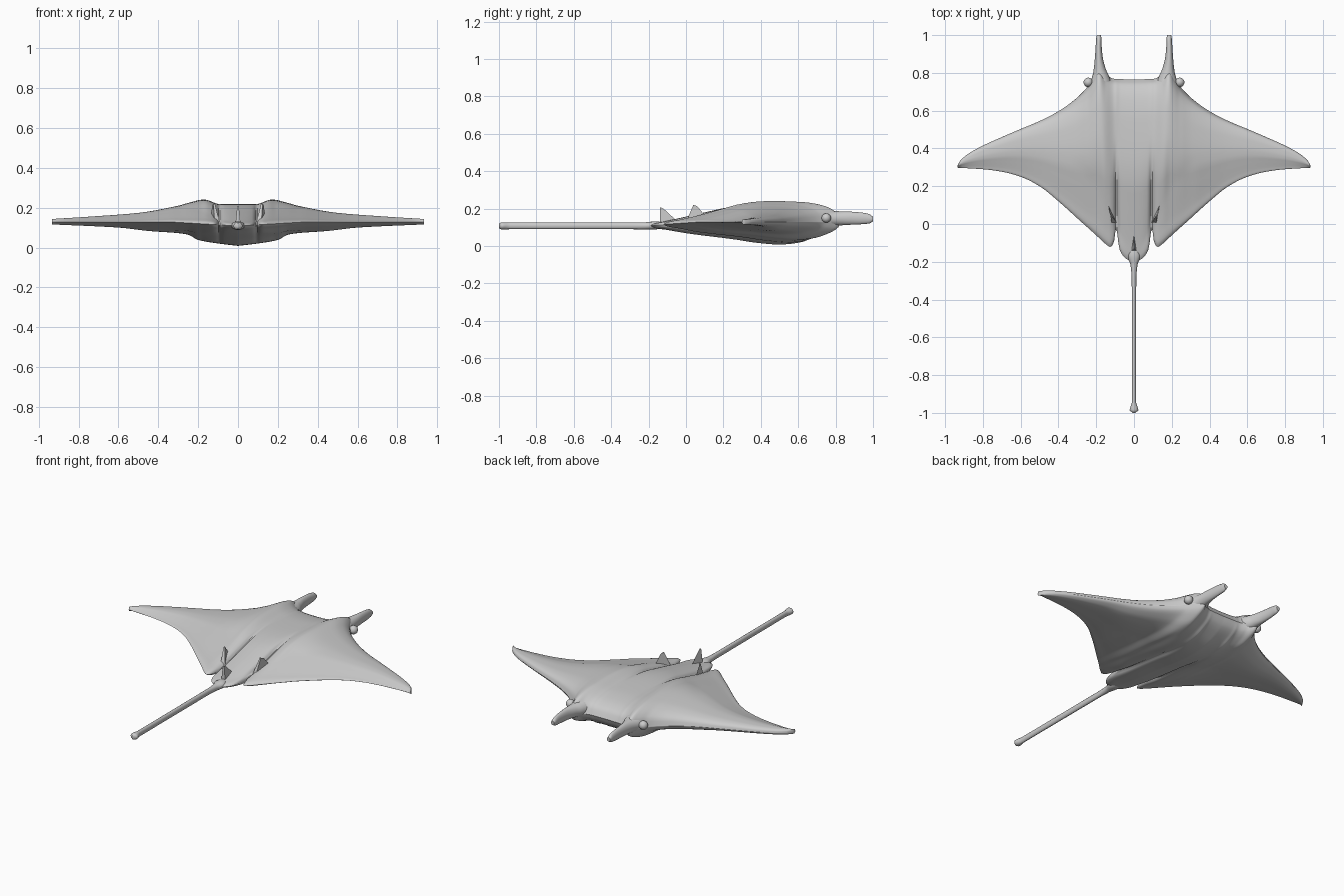
import bpy, bmesh, math

if "Cube" in bpy.data.objects:
    bpy.data.objects.remove(bpy.data.objects["Cube"])

grey = bpy.data.materials.new("soft_grey")
grey.diffuse_color = (0.6, 0.6, 0.6, 1)
grey.use_nodes = True
grey.node_tree.nodes["Principled BSDF"].inputs["Base Color"].default_value = grey.diffuse_color


def curve(pts, x):
    """Smooth monotone interpolation through (x, value) points."""
    if x <= pts[0][0]:
        return pts[0][1]
    if x >= pts[-1][0]:
        return pts[-1][1]
    sl = [(b[1] - a[1]) / (b[0] - a[0]) for a, b in zip(pts, pts[1:])]

    def tangent(i):
        if i == 0:
            return sl[0]
        if i == len(sl):
            return sl[-1]
        a, b = sl[i - 1], sl[i]
        return 0 if a * b <= 0 else 2 * a * b / (a + b)

    i = next(k for k in range(len(sl)) if x <= pts[k + 1][0])
    (x0, y0), (x1, y1) = pts[i], pts[i + 1]
    h = x1 - x0
    t = (x - x0) / h
    return (y0 * (1 + 2 * t) * (1 - t) ** 2 + y1 * t * t * (3 - 2 * t)
            + h * tangent(i) * t * (1 - t) ** 2 - h * tangent(i + 1) * t * t * (1 - t))


def loft(name, rings, angle=50):
    """Skin closed rings of points and cap both ends."""
    bm = bmesh.new()
    rows = [[bm.verts.new(p) for p in ring] for ring in rings]
    n = len(rows[0])
    for a, b in zip(rows, rows[1:]):
        for i in range(n):
            bm.faces.new((a[i], a[(i + 1) % n], b[(i + 1) % n], b[i]))
    bm.faces.new(rows[0])
    bm.faces.new(rows[-1])
    bmesh.ops.recalc_face_normals(bm, faces=bm.faces)
    me = bpy.data.meshes.new(name)
    bm.to_mesh(me)
    bm.free()
    me.materials.append(grey)
    ob = bpy.data.objects.new(name, me)
    bpy.context.collection.objects.link(ob)
    bpy.ops.object.select_all(action='DESELECT')
    ob.select_set(True)
    bpy.context.view_layer.objects.active = ob
    bpy.ops.object.shade_smooth_by_angle(angle=math.radians(angle))
    return ob


# Body outline and thickness, by distance from the centre line
LEAD = [(0, .765), (.1, .768), (.15, .79), (.185, .83), (.21, .79), (.24, .735), (.3, .67),
        (.4, .597), (.5, .545), (.6, .503), (.7, .46), (.8, .415), (.88, .37), (.92, .335), (.935, .31)]
TRAIL = [(0, -.2), (.04, -.185), (.075, -.14), (.088, -.06), (.094, 0), (.1, -.06), (.108, -.1),
         (.125, -.122), (.145, -.11), (.2, -.06), (.3, .03), (.4, .12), (.5, .2), (.6, .25),
         (.7, .277), (.8, .29), (.935, .298)]
TOP = [(0, .09), (.09, .09), (.17, .113), (.25, .096), (.3, .082), (.5, .046), (.7, .03), (.935, .015)]
BOTTOM = [(0, .12), (.1, .108), (.2, .09), (.25, .064), (.3, .056), (.45, .045), (.6, .028), (.935, .012)]
# Chord sections from trailing edge (0) to leading edge (1)
UPPER = [(0, 0), (.02, .11), (.1, .25), (.33, .7), (.44, .9), (.6, 1), (.78, .95), (.89, .8), (.97, .48), (1, 0)]
LOWER = [(0, 0), (.02, .09), (.1, .21), (.21, .4), (.41, .67), (.62, .94), (.725, 1), (.83, .92),
         (.93, .62), (.98, .33), (1, 0)]

half = [i * .0075 for i in range(1, 37)] + [.27 + .02 * i for i in range(1, 33)] + [.92, .93, .935]
xs = [-x for x in reversed(half)] + [0] + half
N = 36
ts = [(1 - math.cos(math.pi * i / N)) / 2 for i in range(N + 1)]
rings = []
for x in xs:
    a = abs(x)
    y0, y1 = curve(TRAIL, a), curve(LEAD, a)

    def point(t, side):
        shape = curve(UPPER, t) * curve(TOP, a) if side > 0 else -curve(LOWER, t) * curve(BOTTOM, a)
        mid = .108 + .02 * min(1, max(t * 2, a * 3))
        return (x, y0 + (y1 - y0) * t, mid + shape)

    rings.append([point(t, 1) for t in ts] + [point(t, -1) for t in ts[-2:0:-1]])
loft("body_and_wings", rings)


def tube(name, sections, n=20, steps=5):
    """Elliptical tube along y from (y, x, z, half width, half height) sections."""
    cols = [[(s[0], s[k]) for s in sections] for k in range(1, 5)]
    ys = [a[0] + (b[0] - a[0]) * j / steps for a, b in zip(sections, sections[1:]) for j in range(steps)]
    ys.append(sections[-1][0])
    out = []
    for y in ys:
        x, z, w, h = (curve(c, y) for c in cols)
        out.append([(x + w * math.cos(2 * math.pi * i / n), y, z + h * math.sin(2 * math.pi * i / n))
                    for i in range(n)])
    return loft(name, out)


def blade(name, root, tip, w):
    """Thin upright fin: root runs between two points, tip is a short edge."""
    (ax, ay, az), (bx, by, bz) = root
    d = math.hypot(bx - ax, by - ay)
    nx, ny = (by - ay) / d * w, -(bx - ax) / d * w
    base = [(ax + nx, ay + ny, az), (bx, by, bz), (ax - nx, ay - ny, az)]
    top = [(tip[0] + (p[0] - ax) * .3, tip[1] + (p[1] - ay) * .2, tip[2] - (.006 if i == 1 else 0))
           for i, p in enumerate(base)]
    return loft(name, [base, top], 30)


for s, side in ((-1, "left"), (1, "right")):
    # Head horns, flaring into the head
    tube(side + "_horn", [(.64, s * .175, .14, .045, .055), (.74, s * .175, .143, .056, .052),
                          (.78, s * .176, .146, .045, .043), (.82, s * .181, .148, .032, .038),
                          (.88, s * .186, .149, .021, .035), (.94, s * .187, .148, .016, .031),
                          (.98, s * .186, .146, .014, .025), (1.0, s * .186, .144, .011, .012)])
    # Eyes
    bpy.ops.mesh.primitive_uv_sphere_add(segments=20, ring_count=12, radius=.025,
                                         location=(s * .242, .75, .15))
    eye = bpy.context.object
    eye.name = side + "_eye"
    eye.data.materials.append(grey)
    bpy.ops.object.shade_smooth()
    # Small slanted fins beside the tail root
    blade(side + "_rear_fin", ((s * .105, .005, .13), (s * .135, .1, .165)), (s * .12, .04, .22), .013)

# Fin on the centre line
blade("dorsal_fin", ((0, -.14, .11), (0, -.055, .14)), (0, -.138, .207), .014)

# Long tail with a flared tip
tube("tail", [(-1.0, 0, .108, .006, .012), (-.985, 0, .108, .023, .019), (-.94, 0, .108, .011, .018),
              (-.3, 0, .108, .012, .018), (-.22, 0, .108, .018, .019), (-.17, 0, .11, .034, .022),
              (-.12, 0, .112, .02, .015)], 12)
